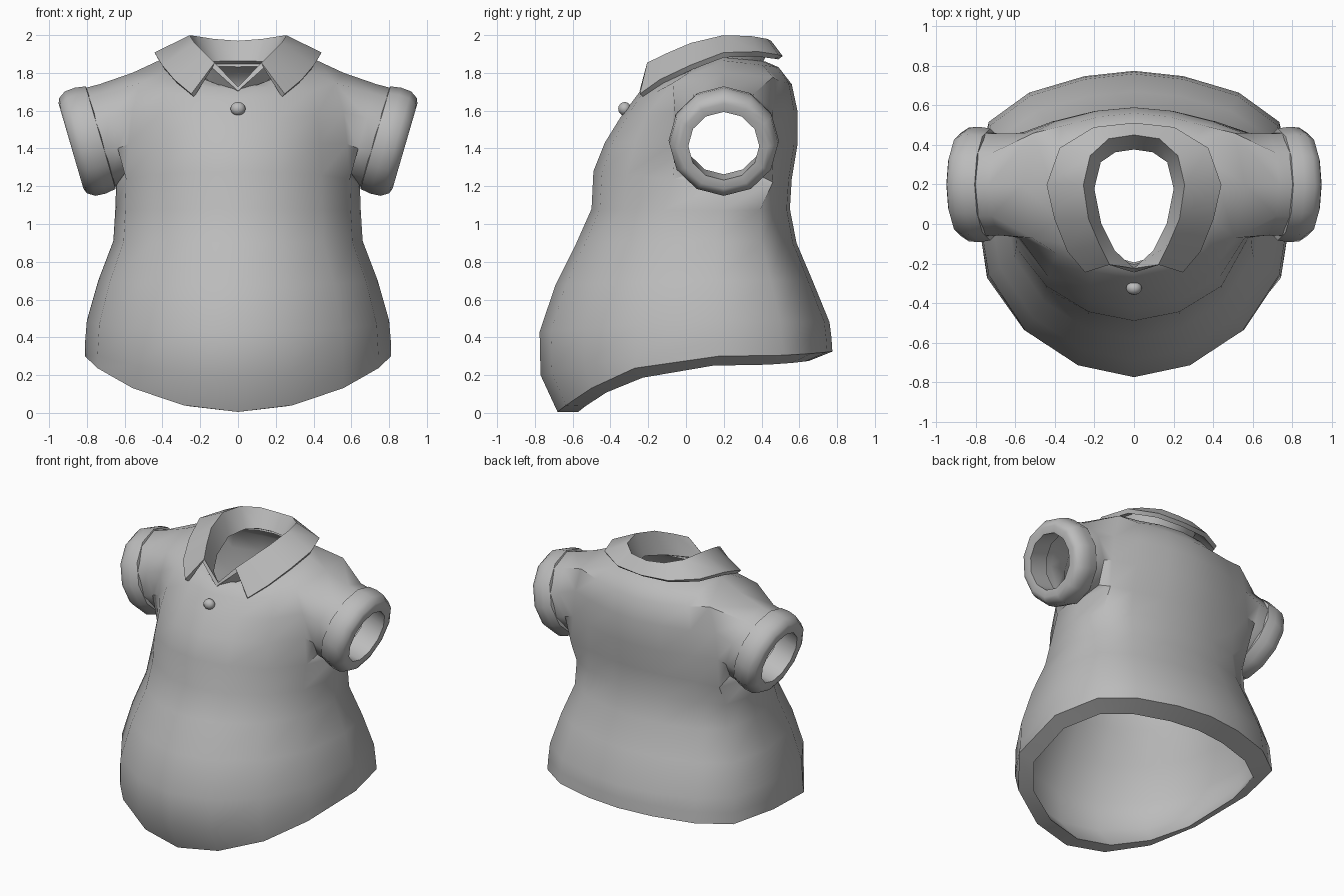
import bpy, bmesh, math
from mathutils import Vector

if "Cube" in bpy.data.objects:
    bpy.data.objects.remove(bpy.data.objects["Cube"])

fabric = bpy.data.materials.new("grey_fabric")
fabric.diffuse_color = (0.5, 0.5, 0.5, 1)
fabric.use_nodes = True
fabric.node_tree.nodes["Principled BSDF"].inputs["Base Color"].default_value = fabric.diffuse_color


def finish(bm, name):
    """Turn a bmesh into an object."""
    bmesh.ops.recalc_face_normals(bm, faces=bm.faces)
    me = bpy.data.meshes.new(name)
    bm.to_mesh(me)
    bm.free()
    me.materials.append(fabric)
    ob = bpy.data.objects.new(name, me)
    bpy.context.collection.objects.link(ob)
    return ob


def shade(ob, angle=40):
    """Apply modifiers and shade smooth with sharp edges kept."""
    bpy.ops.object.select_all(action='DESELECT')
    ob.select_set(True)
    bpy.context.view_layer.objects.active = ob
    if ob.modifiers:
        bpy.ops.object.convert(target='MESH')
    bpy.ops.object.shade_smooth_by_angle(angle=math.radians(angle))


def bridge(bm, a, b, closed=True):
    n = len(a)
    for i in range(n if closed else n - 1):
        j = (i + 1) % n
        bm.faces.new((a[i], a[j], b[j], b[i]))


AXIS = Vector((0.96, 0, -0.28))
UP = Vector((0.28, 0, 0.96))


def sleeve_ring(bm, side, centre, radius, n):
    """Ring around the sleeve axis, starting at the bottom and going to the back."""
    out = []
    for i in range(n):
        a = 2 * math.pi * i / n
        p = centre + radius * (-math.cos(a) * UP + math.sin(a) * Vector((0, 1, 0)))
        out.append(bm.verts.new((p.x * side, p.y, p.z)))
    return out


# --- Shirt body: rings of (half width, front y, middle y, back y, front z, side z, back z)
N = 16
RINGS = [
    (0.81, -0.68, 0.17, 0.775, 0.005, 0.30, 0.325),
    (0.81, -0.77, 0.15, 0.77, 0.20, 0.37, 0.40),
    (0.80, -0.775, 0.15, 0.76, 0.43, 0.49, 0.48),
    (0.74, -0.69, 0.15, 0.67, 0.68, 0.70, 0.70),
    (0.66, -0.58, 0.15, 0.585, 0.90, 0.91, 0.90),
    (0.65, -0.50, 0.18, 0.55, 1.08, 1.07, 1.08),
    (0.645, -0.49, 0.2, 0.56, 1.28, 1.21, 1.24),
    (0.63, -0.43, 0.2, 0.59, 1.43, 1.42, 1.42),
    (0.61, -0.35, 0.2, 0.59, 1.56, 1.61, 1.60),
    (0.56, -0.275, 0.2, 0.56, 1.66, 1.80, 1.74),
    (0.42, -0.235, 0.2, 0.49, 1.715, 1.865, 1.83),
    (0.27, -0.205, 0.17, 0.42, 1.725, 1.885, 1.86),
]
bm = bmesh.new()
rows = []
for r, (hx, yf, ym, yb, zf, zs, zb) in enumerate(RINGS):
    ring = []
    for k in range(N):
        a = 2 * math.pi * k / N
        s, c = math.sin(a), math.cos(a)
        s = 0 if abs(s) < 1e-6 else s
        front = c > 0
        c = abs(c) if abs(c) > 1e-6 else 0
        # rounder belly in front, flatter back; plain ovals near the neck
        low = r < 10
        px = (1.08 if front else 1.22) if low else 1
        py = ((0.68 if r == 0 else 0.85) if front else 0.58) if low else 0.95
        x = math.copysign(abs(s) ** px, s) * hx
        y = ym + ((yf if front else yb) - ym) * c ** py
        z = zs + ((zf if front else zb) - zs) * c ** (1.6 if r == 0 else 1)
        # widen the armhole
        if 6 <= r <= 9 and k in (3, 5, 11, 13):
            y = -0.07 if front else 0.46
        ring.append(bm.verts.new((x, y, z)))
    rows.append(ring)
for r in range(len(rows) - 1):
    for k in range(N):
        if 6 <= r < 9 and k in (3, 4, 11, 12):
            continue  # armhole
        j = (k + 1) % N
        bm.faces.new((rows[r][k], rows[r][j], rows[r + 1][j], rows[r + 1][k]))

# sleeves grown out of the armholes
LOOP = [(6, 4), (6, 5), (7, 5), (8, 5), (9, 5), (9, 4), (9, 3), (8, 3), (7, 3), (6, 3)]
for side in (1, -1):
    prev = [rows[r][k if side > 0 else N - k] for r, k in LOOP]
    for centre, radius in (((0.66, 0.2, 1.48), 0.27), ((0.73, 0.2, 1.459), 0.273),
                           ((0.86, 0.2, 1.42), 0.235)):
        ring = sleeve_ring(bm, side, Vector(centre), radius, 10)
        bridge(bm, prev, ring)
        prev = ring

body = finish(bm, "shirt_body")
count = len(body.data.vertices)
solid = body.modifiers.new("cloth", 'SOLIDIFY')
solid.thickness = 0.03
solid.offset = -1
bpy.context.view_layer.objects.active = body
body.select_set(True)
bpy.ops.object.convert(target='MESH')
# thick hem: the inner lip sits further in and a little lower
verts = body.data.vertices
for i in range(N):
    p = verts[i].co
    drop = 0.05 * min(1, (p.y + 0.68) / 0.4)
    verts[count + i].co = (p.x * 0.88, p.y * 0.84, p.z - drop)
shade(body, 50)

# --- Rolled sleeve cuffs: (distance along sleeve, radius)
CUFF = [(-0.012, 0.262), (-0.008, 0.283), (0.05, 0.292), (0.105, 0.288),
        (0.145, 0.262), (0.155, 0.235), (0.15, 0.188), (0.0, 0.2)]
for side, name in ((1, "right_cuff"), (-1, "left_cuff")):
    bm = bmesh.new()
    rings = [sleeve_ring(bm, side, Vector((0.735, 0.2, 1.455)) + AXIS * t, rad, 12)
             for t, rad in CUFF]
    for i in range(len(rings)):
        bridge(bm, rings[i], rings[(i + 1) % len(rings)])
    shade(finish(bm, name), 50)

# --- Collar: half stations of stand foot, fold line and flap edge, front to back
STAND = [(0.0, -0.235, 1.715), (0.11, -0.14, 1.74), (0.18, 0.0, 1.79),
         (0.215, 0.18, 1.84), (0.18, 0.32, 1.85), (0.10, 0.375, 1.855), (0, 0.39, 1.855)]
FOLD = [(0.13, -0.205, 1.84), (0.18, -0.10, 1.89), (0.235, 0.03, 1.945),
        (0.26, 0.20, 1.985), (0.225, 0.345, 1.98), (0.13, 0.43, 1.965), (0, 0.45, 1.955)]
FLAP = [(0.24, -0.235, 1.68), (0.33, -0.13, 1.755), (0.395, 0.03, 1.83),
        (0.435, 0.20, 1.895), (0.37, 0.38, 1.90), (0.20, 0.48, 1.885), (0, 0.50, 1.88)]
bm = bmesh.new()
lines = []
for pts in (STAND, FOLD, FLAP):
    full = pts + [(-x, y, z) for x, y, z in reversed(pts[:-1])]
    lines.append([bm.verts.new(p) for p in full])
for a, b in zip(lines, lines[1:]):
    bridge(bm, a, b, closed=False)
bmesh.ops.remove_doubles(bm, verts=bm.verts, dist=0.0005)
collar = finish(bm, "collar")
solid = collar.modifiers.new("cloth", 'SOLIDIFY')
solid.thickness = 0.03
solid.offset = 0
shade(collar, 35)

# --- Button on the front placket
bm = bmesh.new()
bmesh.ops.create_uvsphere(bm, u_segments=12, v_segments=8, radius=0.04)
for v in bm.verts:
    v.co = Vector((v.co.x, v.co.y * 0.85 - 0.325, v.co.z * 0.9 + 1.61))
shade(finish(bm, "button"), 60)
